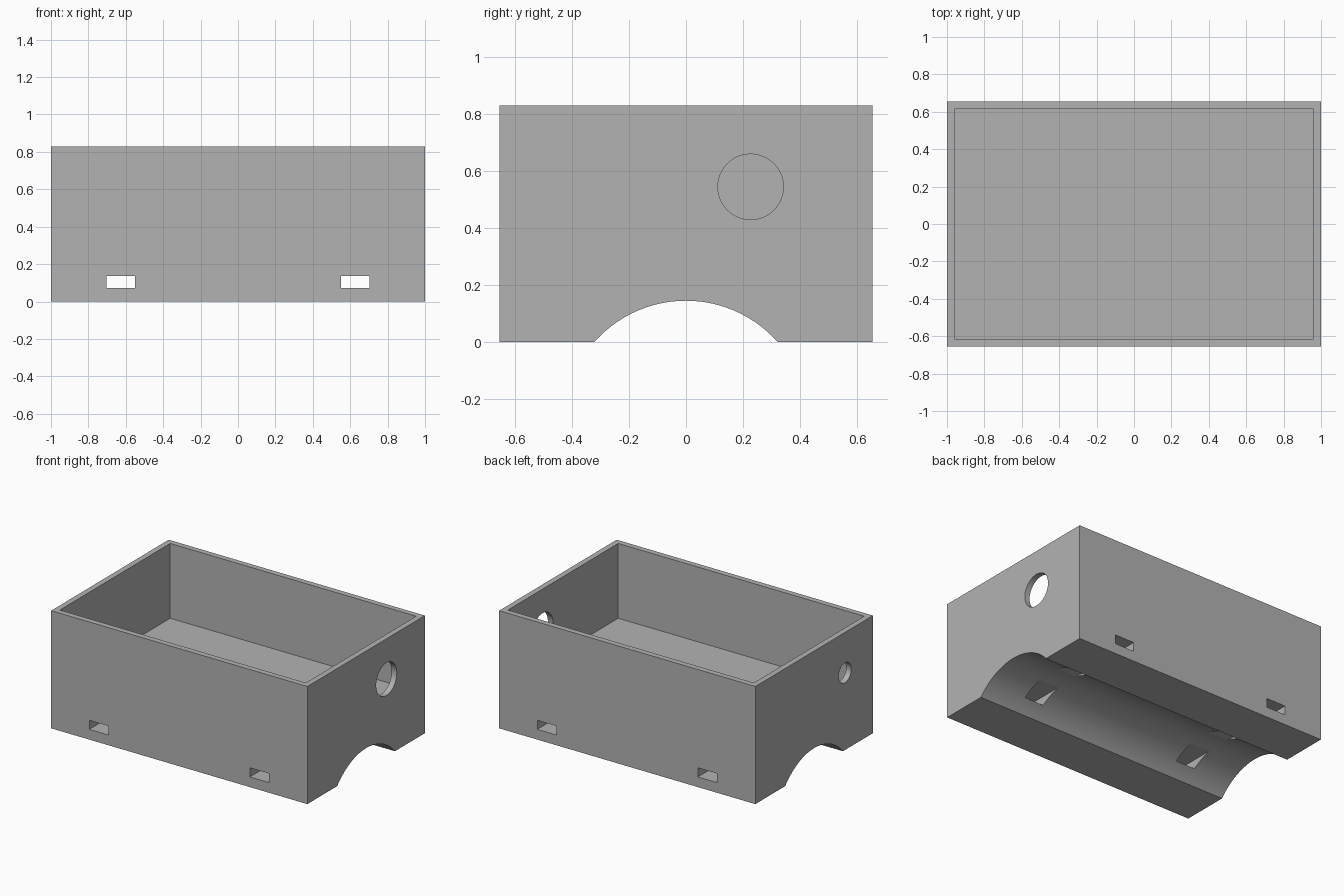
import bpy, math

cube = bpy.data.objects.get("Cube")
if cube:
    bpy.data.objects.remove(cube, do_unlink=True)

GREY = (0.45, 0.45, 0.45, 1)
mat = bpy.data.materials.new("plain grey")
mat.use_nodes = True
mat.diffuse_color = GREY
mat.node_tree.nodes["Principled BSDF"].inputs["Base Color"].default_value = GREY

LENGTH, DEPTH, HEIGHT = 2.0, 1.31, 0.83
WALL, FLOOR = 0.04, 0.302


def block(name, size, centre):
    bpy.ops.mesh.primitive_cube_add(size=1, location=centre)
    ob = bpy.context.object
    ob.name = name
    ob.scale = size
    bpy.ops.object.transform_apply(location=True, rotation=False, scale=True)
    return ob


def rod(name, radius, length, centre):
    """Cylinder lying along x."""
    bpy.ops.mesh.primitive_cylinder_add(vertices=96, radius=radius, depth=length,
                                        location=centre, rotation=(0, math.pi / 2, 0))
    ob = bpy.context.object
    ob.name = name
    bpy.ops.object.transform_apply(location=True, rotation=True, scale=True)
    return ob


# Solid outer body
box = block("open_box", (LENGTH, DEPTH, HEIGHT), (0, 0, HEIGHT / 2))
box.data.materials.append(mat)

# Tray cavity, open at the top
cutters = [block("cavity_cutter", (LENGTH - 2 * WALL, DEPTH - 2 * WALL, 1),
                 (0, 0, FLOOR + 0.5))]

# Arched channel along the underside
cutters.append(rod("channel_cutter", 0.43, LENGTH + 0.4, (0, 0, -0.285)))

# Strap slots running from front to back
for side in (-1, 1):
    cutters.append(block("slot_cutter", (0.15, DEPTH + 0.4, 0.064),
                         (side * 0.627, 0, 0.104)))

# Round holes in the end walls: large on one end, small on the other
cutters.append(rod("large_hole_cutter", 0.115, 0.2, (1, 0.227, 0.545)))
cutters.append(rod("small_hole_cutter", 0.07, 0.2, (-1, -0.344, 0.545)))

# Cut everything out of the body
bpy.ops.object.select_all(action='DESELECT')
box.select_set(True)
bpy.context.view_layer.objects.active = box
for cutter in cutters:
    cutter.hide_render = True
    cut = box.modifiers.new(cutter.name, 'BOOLEAN')
    cut.operation = 'DIFFERENCE'
    cut.solver = 'EXACT'
    cut.object = cutter
    bpy.ops.object.modifier_apply(modifier=cut.name)
    bpy.data.objects.remove(cutter, do_unlink=True)

# Smooth the curved cuts while keeping the edges crisp
bpy.ops.object.shade_smooth_by_angle(angle=math.radians(8))
